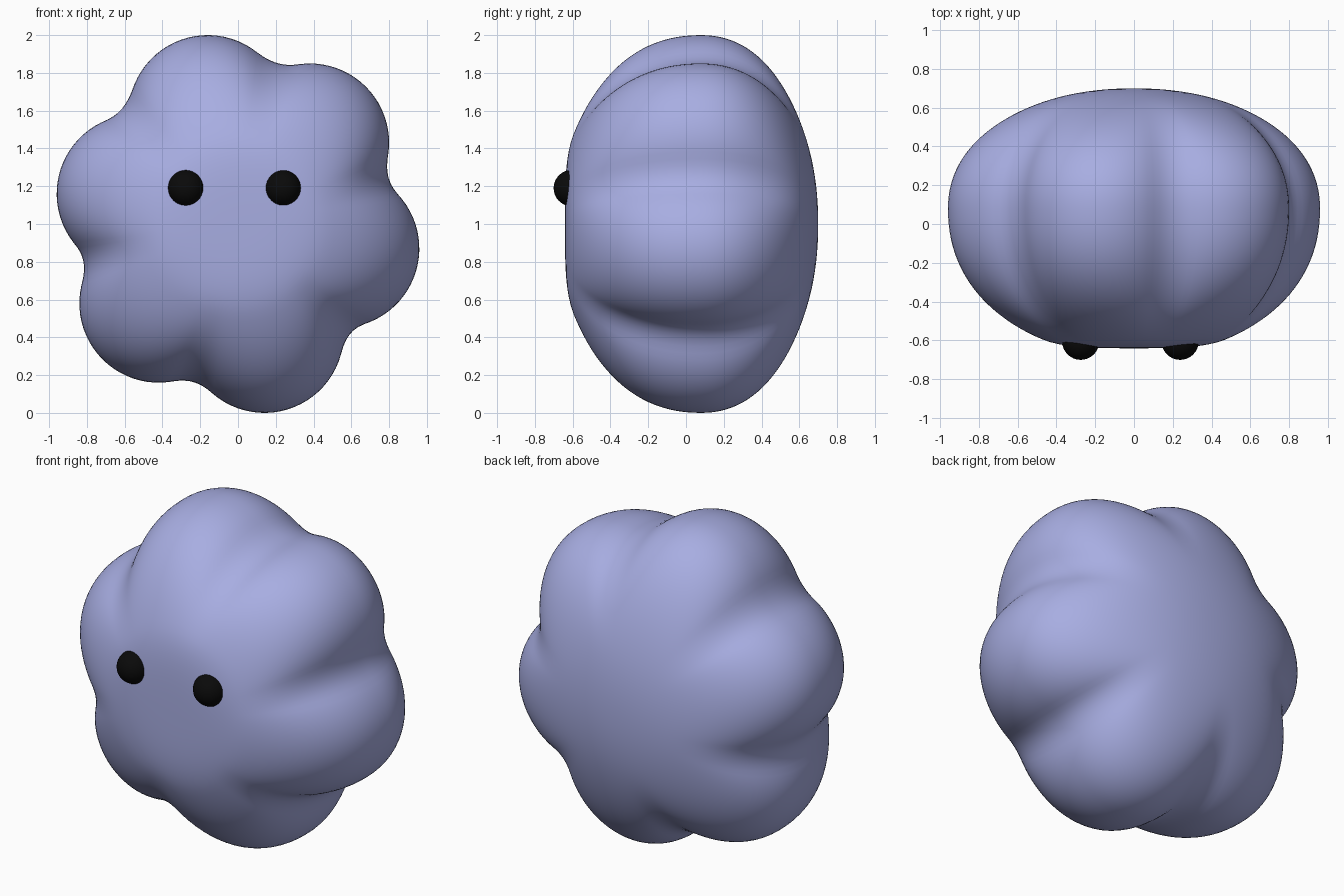
import bpy, bmesh, math

if "Cube" in bpy.data.objects:
    bpy.data.objects.remove(bpy.data.objects["Cube"], do_unlink=True)


def make_material(name, color):
    mat = bpy.data.materials.new(name)
    mat.use_nodes = True
    mat.diffuse_color = color
    mat.node_tree.nodes["Principled BSDF"].inputs["Base Color"].default_value = color
    return mat


lavender = make_material("lavender", (0.39, 0.42, 0.76, 1))
black = make_material("black", (0.003, 0.003, 0.003, 1))

# Lobe centres (x, height from the middle) of the puffy outline
LOBES = [(-0.16, 0.58), (0.38, 0.43), (0.54, -0.13),
         (0.14, -0.58), (-0.42, -0.42), (-0.54, 0.16)]
LOBE_RADIUS = 0.42
SEGMENTS, RINGS = 168, 64
MID_Y, CENTER_Z = 0.08, 1.0


def smooth_max(a, b, k):
    h = max(k - abs(a - b), 0) / k
    return max(a, b) + h * h * k / 4


def outline(angle):
    """Distance from the middle to the blended lobe outline."""
    c, s = math.cos(angle), math.sin(angle)
    radius = 0
    for x, z in LOBES:
        along, across = x * c + z * s, x * s - z * c
        reach = along + math.sqrt(max(LOBE_RADIUS ** 2 - across ** 2, 0))
        radius = smooth_max(radius, reach, 0.19)
    return radius


def ring_profile(t):
    """Radius factor and depth, from the front pole (0) to the back pole (1)."""
    a = math.pi * t
    power = 2.15 if t < 0.5 else 2.12
    factor = max(math.sin(a), 0) ** (2 / power)
    depth = abs(math.cos(a)) ** (2 / power)
    if t < 0.5:
        return factor, smooth_max(MID_Y - 0.76 * depth, -0.642, 0.05)
    return factor, MID_Y + 0.62 * depth


# Body: lobed rings running front to back, grooves fading toward the poles
bm = bmesh.new()
radii = [outline(math.tau * i / SEGMENTS) for i in range(SEGMENTS)]
rings = []
for j in range(1, RINGS):
    factor, y = ring_profile(j / RINGS)
    f = min(max((factor - 0.35) / 0.65, 0), 1)
    fade = f * f * (3 - 2 * f)
    ring = []
    for i, outer in enumerate(radii):
        angle = math.tau * i / SEGMENTS
        r = factor * (0.95 + (outer - 0.95) * fade)
        ring.append(bm.verts.new((r * math.cos(angle), y, CENTER_Z + r * math.sin(angle))))
    rings.append(ring)
for a, b in zip(rings, rings[1:]):
    for i in range(SEGMENTS):
        n = (i + 1) % SEGMENTS
        bm.faces.new((a[i], a[n], b[n], b[i]))
for ring, t in ((rings[0], 0), (rings[-1], 1)):
    pole = bm.verts.new((0, ring_profile(t)[1], CENTER_Z))
    for i in range(SEGMENTS):
        bm.faces.new((pole, ring[i], ring[(i + 1) % SEGMENTS]))
bmesh.ops.recalc_face_normals(bm, faces=bm.faces)
mesh = bpy.data.meshes.new("body")
bm.to_mesh(mesh)
bm.free()
mesh.materials.append(lavender)
mesh.shade_smooth()
body = bpy.data.objects.new("body", mesh)
bpy.context.collection.objects.link(body)

# Eyes: round beads set into the front
for name, x in (("right_eye", -0.275), ("left_eye", 0.238)):
    bpy.ops.mesh.primitive_uv_sphere_add(segments=32, ring_count=16, radius=0.096,
                                         location=(x, -0.605, 1.19))
    eye = bpy.context.object
    eye.name = name
    eye.data.materials.append(black)
    bpy.ops.object.shade_smooth()
